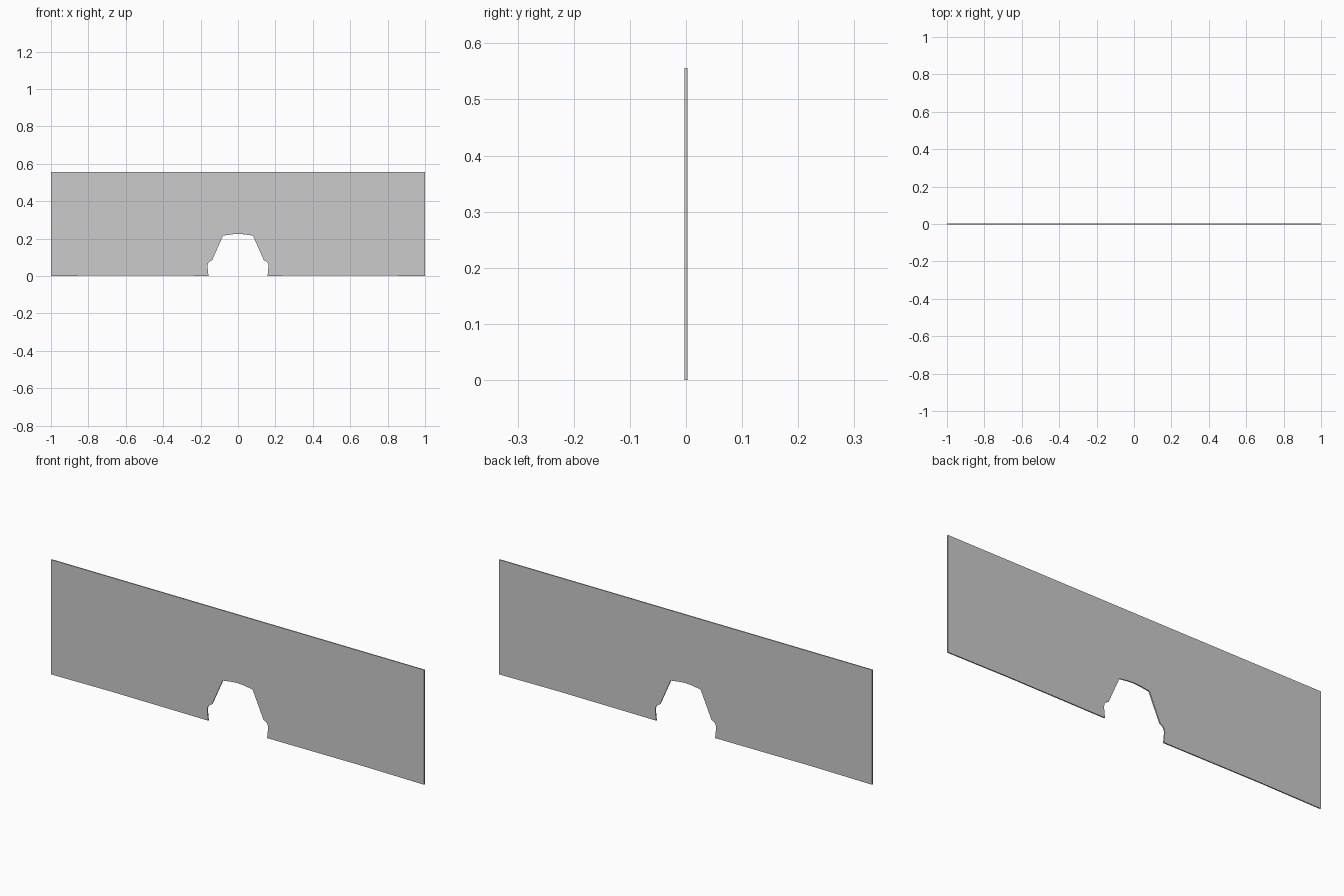
import bpy, bmesh

if "Cube" in bpy.data.objects:
    bpy.data.objects.remove(bpy.data.objects["Cube"])

HALF_T = 0.0028

# Right half of the outline, from top of the opening round to the top corner
half = [(0.0, 0.225), (0.03, 0.223), (0.08, 0.216), (0.138, 0.085),
        (0.152, 0.078), (0.161, 0.066), (0.163, 0.05), (0.158, 0.001),
        (0.67, 0.003), (1.0, 0.0), (1.0, 0.556)]
outline = half + [(-x, z) for x, z in reversed(half[1:])]

# Thin wall panel with a stepped, tapered opening
bm = bmesh.new()
face = bm.faces.new([bm.verts.new((x, -HALF_T, z)) for x, z in outline])
ext = bmesh.ops.extrude_face_region(bm, geom=[face], use_keep_orig=True)
moved = [g for g in ext["geom"] if isinstance(g, bmesh.types.BMVert)]
bmesh.ops.translate(bm, verts=moved, vec=(0, 2 * HALF_T, 0))
bmesh.ops.recalc_face_normals(bm, faces=bm.faces)
bmesh.ops.triangulate(bm, faces=[f for f in bm.faces if len(f.verts) > 4])

mesh = bpy.data.meshes.new("wall_panel")
bm.to_mesh(mesh)
bm.free()
bpy.context.collection.objects.link(bpy.data.objects.new("wall_panel", mesh))
